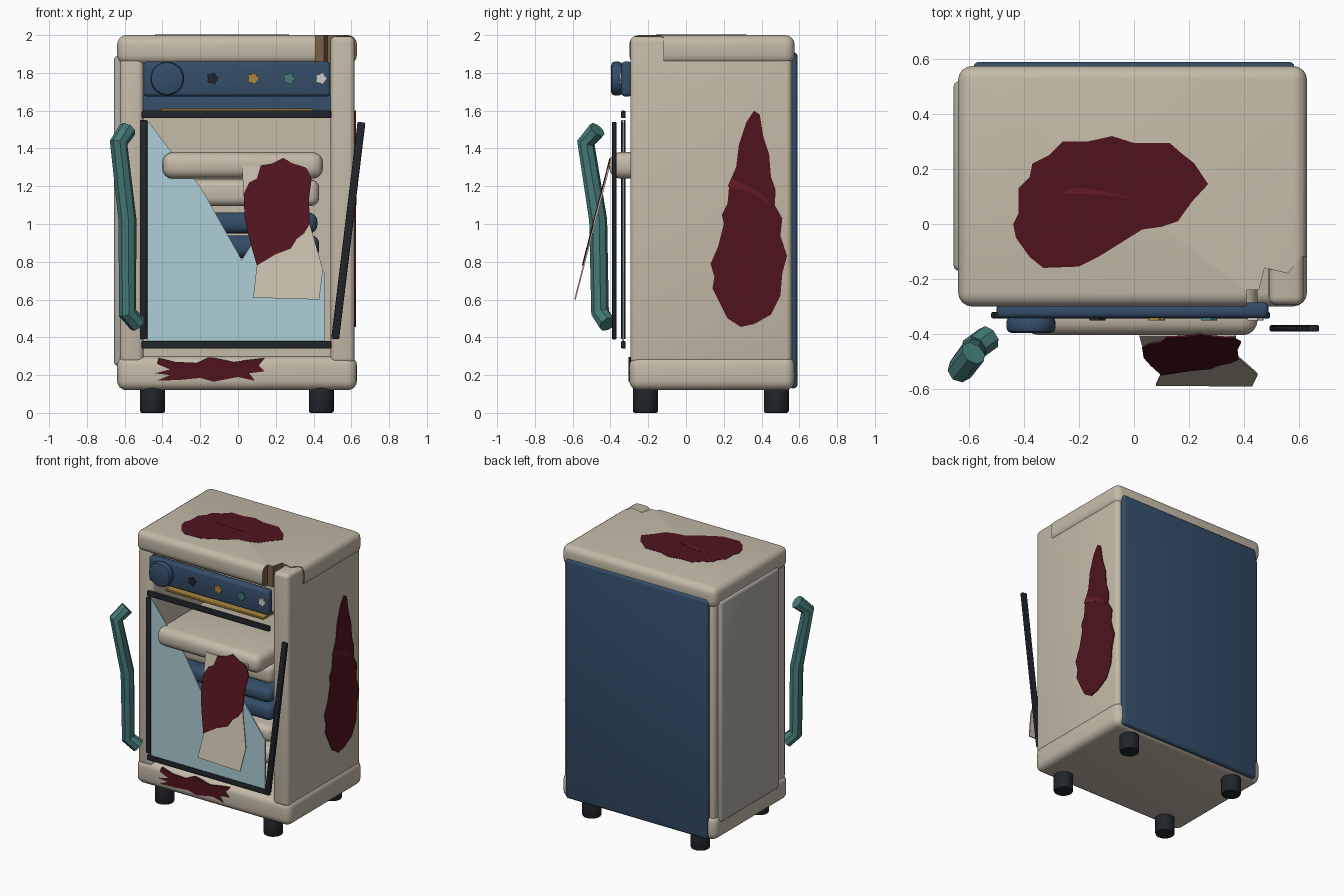
import bpy, bmesh, math
from mathutils import Matrix, Vector

if "Cube" in bpy.data.objects:
    bpy.data.objects.remove(bpy.data.objects["Cube"])


def mat(name, r, g, b):
    m = bpy.data.materials.new(name)
    m.diffuse_color = (r, g, b, 1)
    m.use_nodes = True
    m.node_tree.nodes["Principled BSDF"].inputs["Base Color"].default_value = m.diffuse_color
    return m


CREAM = mat("cream", 0.55, 0.49, 0.39)
GREY = mat("pale_grey", 0.42, 0.41, 0.37)
NAVY = mat("navy", 0.035, 0.075, 0.14)
TEAL = mat("teal", 0.06, 0.20, 0.19)
DARK = mat("charcoal", 0.015, 0.018, 0.023)
RED = mat("dark_red", 0.08, 0.007, 0.012)
WET = mat("wet_red", 0.13, 0.012, 0.016)
GLASS = mat("pale_glass", 0.42, 0.62, 0.68)
GOLD = mat("gold", 0.40, 0.24, 0.05)
BROWN = mat("brown", 0.19, 0.12, 0.06)
WHITE = mat("white", 0.75, 0.75, 0.72)


def finish(bm, name, material, smooth=True):
    bmesh.ops.recalc_face_normals(bm, faces=bm.faces)
    me = bpy.data.meshes.new(name)
    bm.to_mesh(me)
    bm.free()
    ob = bpy.data.objects.new(name, me)
    bpy.context.collection.objects.link(ob)
    me.materials.append(material)
    if smooth:
        activate(ob)
        bpy.ops.object.shade_smooth_by_angle(angle=math.radians(40))
    return ob


def activate(ob):
    bpy.ops.object.select_all(action='DESELECT')
    ob.select_set(True)
    bpy.context.view_layer.objects.active = ob


def box(name, x, y, z, material, bevel=0.0, seg=4, tilt=0.0):
    """Rounded box from (min, max) ranges, tilted about y."""
    bm = bmesh.new()
    bmesh.ops.create_cube(bm, size=1)
    size = [r[1] - r[0] for r in (x, y, z)]
    bmesh.ops.scale(bm, vec=size, verts=bm.verts)
    if bevel:
        bmesh.ops.bevel(bm, geom=bm.edges[:], offset=bevel, segments=seg,
                        profile=0.5, affect='EDGES')
    centre = Vector([(r[0] + r[1]) / 2 for r in (x, y, z)])
    bm.transform(Matrix.Translation(centre) @ Matrix.Rotation(tilt, 4, 'Y'))
    return finish(bm, name, material)


def cylinder(name, c, r, depth, material, axis='z', bevel=0.01):
    bm = bmesh.new()
    bmesh.ops.create_cone(bm, cap_ends=True, segments=28, radius1=r, radius2=r, depth=depth)
    rim = [e for e in bm.edges if abs(e.verts[0].co.z - e.verts[1].co.z) < 1e-5]
    bmesh.ops.bevel(bm, geom=rim, offset=bevel, segments=2, profile=0.5, affect='EDGES')
    if axis == 'y':
        bm.transform(Matrix.Rotation(math.pi / 2, 4, 'X'))
    bm.transform(Matrix.Translation(c))
    return finish(bm, name, material)


def plate(name, pts, axis, d0, d1, material, shear=None):
    """Flat outline extruded from d0 to d1 along an axis."""
    put = {'x': lambda u, v: (d0, u, v), 'y': lambda u, v: (u, d0, v),
           'z': lambda u, v: (u, v, d0)}[axis]
    bm = bmesh.new()
    face = bm.faces.new([bm.verts.new(put(u, v)) for u, v in pts])
    new = bmesh.ops.extrude_face_region(bm, geom=[face])['geom']
    step = Vector([d1 - d0 if a == axis else 0 for a in 'xyz'])
    bmesh.ops.translate(bm, vec=step, verts=[g for g in new if isinstance(g, bmesh.types.BMVert)])
    if shear:
        for v in bm.verts:
            v.co.y += shear(v.co.z)
    bmesh.ops.triangulate(bm, faces=[f for f in bm.faces if len(f.verts) > 4])
    return finish(bm, name, material, smooth=False)


# cabinet shell
box("base_slab", (-0.64, 0.63), (-0.30, 0.575), (0.12, 0.30), CREAM, 0.05)
top = box("top_slab", (-0.64, 0.63), (-0.30, 0.575), (1.845, 2.0), CREAM, 0.05)
box("left_wall", (-0.625, -0.50), (-0.29, 0.56), (0.26, 1.88), CREAM, 0.03)
box("right_wall", (0.49, 0.618), (-0.295, 0.56), (0.26, 1.994), CREAM, 0.03)
box("left_side_panel", (-0.657, -0.61), (-0.17, 0.52), (0.25, 1.89), GREY, 0.02, 3)
box("back_panel", (-0.585, 0.585), (0.545, 0.59), (0.13, 1.91), NAVY, 0.02, 3)
box("inner_back_liner", (-0.51, 0.50), (0.49, 0.55), (0.26, 1.60), CREAM)

# broken front corner of the top slab, brown on the cut
notch = [(0.41, -0.4), (0.41, -0.24), (0.455, -0.24), (0.475, -0.16),
         (0.56, -0.18), (0.61, -0.12), (0.75, -0.12), (0.75, -0.4)]
cutter = plate("corner_cutter", notch, 'z', 1.7, 2.2, BROWN)
cutter.hide_render = True
mod = top.modifiers.new("broken_corner", 'BOOLEAN')
mod.operation, mod.solver, mod.object = 'DIFFERENCE', 'EXACT', cutter
mod.material_mode = 'TRANSFER'
activate(top)
bpy.ops.object.modifier_apply(modifier=mod.name)
bpy.data.objects.remove(cutter)

# feet
for x in (-0.453, 0.441):
    for y in (-0.215, 0.478):
        cylinder("foot", (x, y, 0.07), 0.066, 0.14, DARK)

# control panel and knobs
box("control_panel", (-0.50, 0.49), (-0.343, -0.285), (1.675, 1.86), NAVY, 0.02, 3)
cylinder("main_dial", (-0.375, -0.367, 1.77), 0.09, 0.06, NAVY, 'y', 0.02)
for x, m in ((-0.135, DARK), (0.08, GOLD), (0.27, TEAL), (0.44, WHITE)):
    lobes = []
    for i in range(20):
        a, r = i * math.tau / 20, 0.028 + 0.004 * math.cos(i * math.tau / 4)
        lobes.append((x + r * math.cos(a), 1.77 + r * math.sin(a)))
    plate("small_knob", lobes, 'y', -0.352, -0.338, m)
box("light_strip", (-0.41, 0.40), (-0.27, -0.14), (1.595, 1.612), GOLD, 0.004, 1)

# loose tray and stacked folded bundles inside
box("loose_tray", (-0.40, 0.45), (-0.405, 0.26), (1.24, 1.38), CREAM, 0.055)
for z0, z1, x1, m in ((1.095, 1.235, 0.43, CREAM), (0.95, 1.06, 0.42, NAVY),
                      (0.82, 0.94, 0.43, NAVY), (0.66, 0.78, 0.43, CREAM),
                      (0.50, 0.62, 0.43, CREAM)):
    box("inner_shelf", (-0.40, x1), (-0.23, 0.49), (z0, z1), m, 0.045)

# door frame with the right bar knocked loose
for name, x, y, z, tilt in (
        ("top_door_bar", (-0.51, 0.495), -0.332, (1.56, 1.60), 0),
        ("bottom_door_bar", (-0.51, 0.495), -0.332, (0.34, 0.38), 0),
        ("left_door_bar", (-0.52, -0.48), -0.332, (0.39, 1.55), 0),
        ("loose_door_bar", (0.563, 0.605), -0.38, (0.387, 1.543), 0.121)):
    box(name, x, (y - 0.012, y + 0.012), z, DARK, 0.006, 2, tilt)

# broken glass pane
plate("glass_shard", [(-0.48, 0.38), (0.46, 0.38), (0.46, 0.74), (0.20, 1.10),
                      (0.02, 0.81), (-0.20, 1.20), (-0.35, 1.38), (-0.48, 1.55)],
      'y', -0.337, -0.329, GLASS)

# bent door handle
curve = bpy.data.curves.new("door_handle", 'CURVE')
curve.dimensions = '3D'
curve.bevel_depth, curve.bevel_resolution, curve.use_fill_caps = 0.048, 2, True
path = [(-0.585, -0.47, 1.50), (-0.632, -0.53, 1.43), (-0.585, -0.465, 1.02),
        (-0.585, -0.455, 0.53), (-0.53, -0.415, 0.47)]
spline = curve.splines.new('POLY')
spline.points.add(len(path) - 1)
for p, co in zip(spline.points, path):
    p.co = (*co, 1)
handle = bpy.data.objects.new("door_handle", curve)
bpy.context.collection.objects.link(handle)
curve.materials.append(TEAL)
activate(handle)
bpy.ops.object.convert(target='MESH')
bpy.ops.object.shade_smooth_by_angle(angle=math.radians(30))


# hanging cloth and its stain
def hang(z):
    return -0.257 * (1.3 - z)


plate("hanging_cloth", [(0.02, 1.31), (0.37, 1.31), (0.38, 1.0), (0.45, 0.76), (0.43, 0.60),
                        (0.08, 0.61), (0.10, 0.78), (0.04, 1.02)],
      'y', -0.412, -0.404, CREAM, hang)
plate("cloth_stain", [(0.03, 1.16), (0.06, 1.22), (0.10, 1.24), (0.12, 1.31), (0.18, 1.32),
                      (0.24, 1.35), (0.29, 1.32), (0.36, 1.30), (0.39, 1.24), (0.375, 1.13),
                      (0.38, 1.0), (0.35, 0.95), (0.31, 0.92), (0.28, 0.87), (0.20, 0.84),
                      (0.10, 0.78), (0.06, 0.92), (0.035, 1.03)],
      'y', -0.418, -0.411, RED, hang)

# stains on top, right side and base front
plate("top_stain", [(-0.44, 0.0), (-0.42, 0.04), (-0.42, 0.13), (-0.38, 0.17), (-0.37, 0.22),
                    (-0.31, 0.25), (-0.26, 0.30), (-0.17, 0.30), (-0.08, 0.32), (0.0, 0.295),
                    (0.13, 0.295), (0.17, 0.26), (0.22, 0.22), (0.27, 0.145), (0.21, 0.08),
                    (0.16, 0.01), (0.10, -0.01), (0.03, -0.02), (-0.05, -0.07),
                    (-0.13, -0.12), (-0.20, -0.155), (-0.33, -0.16), (-0.38, -0.12),
                    (-0.43, -0.05)], 'z', 1.995, 2.002, RED)
plate("top_stain_streak", [(-0.26, 0.11), (-0.24, 0.13), (-0.15, 0.128), (-0.01, 0.095),
                           (-0.15, 0.108)], 'z', 2.0, 2.004, WET)
plate("side_stain", [(0.36, 1.60), (0.39, 1.58), (0.41, 1.46), (0.44, 1.37), (0.45, 1.25),
                     (0.475, 1.18), (0.47, 1.10), (0.51, 1.03), (0.50, 0.94), (0.535, 0.83),
                     (0.51, 0.74), (0.50, 0.62), (0.45, 0.52), (0.36, 0.47), (0.29, 0.455),
                     (0.22, 0.50), (0.18, 0.58), (0.14, 0.66), (0.15, 0.72), (0.13, 0.79),
                     (0.17, 0.88), (0.20, 1.0), (0.19, 1.05), (0.22, 1.11), (0.23, 1.22),
                     (0.265, 1.30), (0.28, 1.42), (0.32, 1.54)], 'x', 0.615, 0.624, RED)
plate("side_stain_streak", [(0.22, 1.20), (0.24, 1.24), (0.33, 1.20), (0.40, 1.16), (0.45, 1.10),
                            (0.38, 1.15), (0.30, 1.18)], 'x', 0.62, 0.627, WET)
plate("base_stain", [(-0.44, 0.21), (-0.36, 0.23), (-0.43, 0.26), (-0.42, 0.29), (-0.33, 0.27),
                     (-0.22, 0.265), (-0.15, 0.295), (-0.02, 0.27), (0.05, 0.28), (0.14, 0.29),
                     (0.11, 0.25), (0.14, 0.22), (0.06, 0.21), (0.09, 0.17), (0.0, 0.19),
                     (-0.13, 0.165), (-0.20, 0.185), (-0.30, 0.175), (-0.43, 0.17),
                     (-0.36, 0.20)], 'y', -0.305, -0.285, RED)
